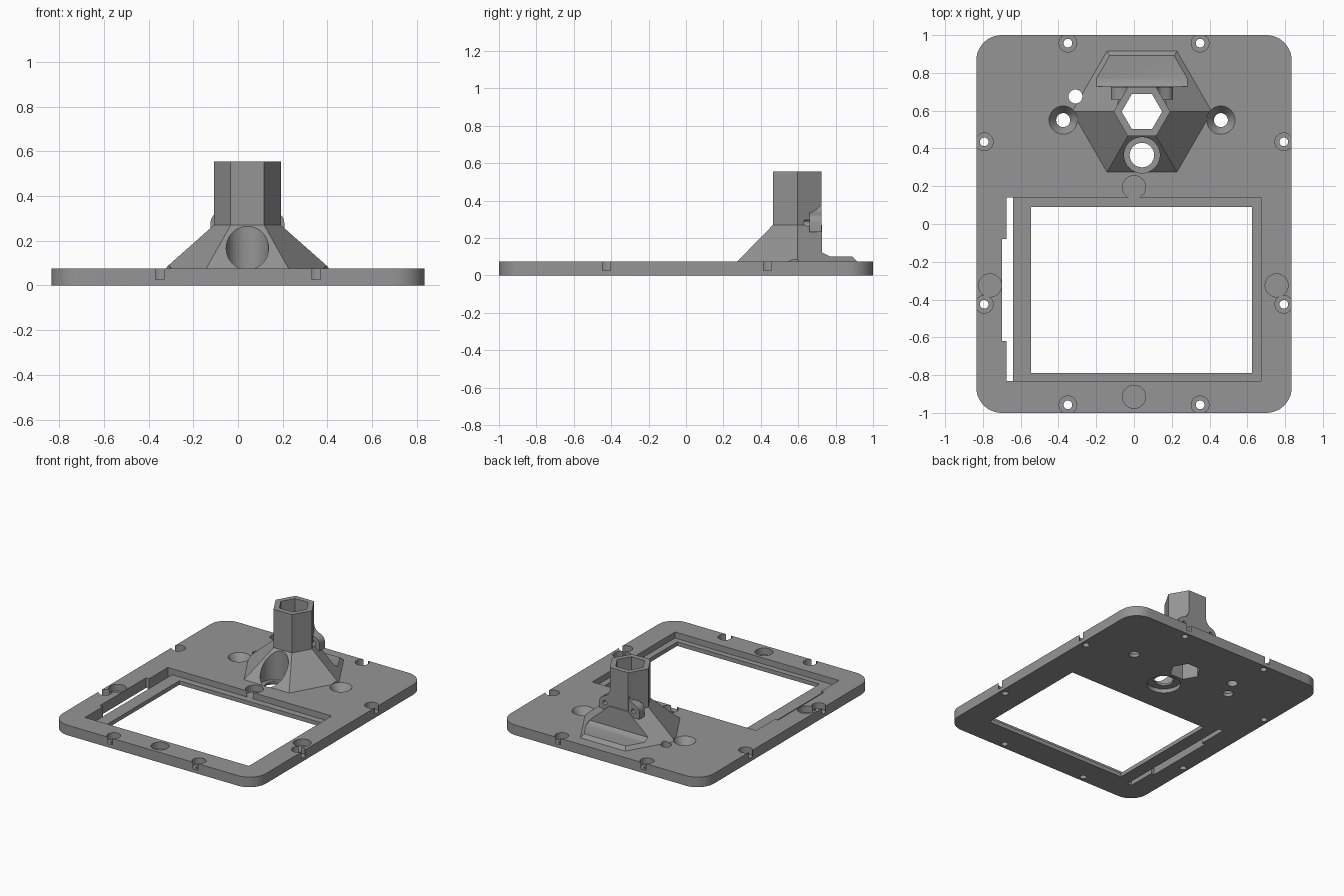
import bpy, bmesh, math

if "Cube" in bpy.data.objects:
    bpy.data.objects.remove(bpy.data.objects["Cube"])

grey = bpy.data.materials.new("mid_grey")
grey.diffuse_color = (0.3, 0.3, 0.3, 1)
grey.use_nodes = True
grey.node_tree.nodes["Principled BSDF"].inputs["Base Color"].default_value = grey.diffuse_color
TOP = 0.075                 # plate thickness
CX, CY = 0.042, 0.595       # hex mount axis


def make(name, bm):
    bmesh.ops.remove_doubles(bm, verts=bm.verts, dist=1e-5)
    bmesh.ops.recalc_face_normals(bm, faces=bm.faces)
    me = bpy.data.meshes.new(name)
    bm.to_mesh(me)
    bm.free()
    me.materials.append(grey)
    ob = bpy.data.objects.new(name, me)
    bpy.context.collection.objects.link(ob)
    return ob


def loft(name, lower, upper):
    """Closed solid between two matching outlines."""
    bm = bmesh.new()
    a = [bm.verts.new(p) for p in lower]
    b = [bm.verts.new(p) for p in upper]
    bm.faces.new(a)
    bm.faces.new(b)
    for i in range(len(a)):
        j = (i + 1) % len(a)
        bm.faces.new((a[i], a[j], b[j], b[i]))
    return make(name, bm)


def ring(x, y, z, r, n):
    return [(x + r * math.cos(2 * math.pi * i / n),
             y + r * math.sin(2 * math.pi * i / n), z) for i in range(n)]


def cone(x, y, z0, z1, r0, r1=None, n=32, name="cutter"):
    return loft(name, ring(x, y, z0, r0, n),
                ring(x, y, z1, r0 if r1 is None else r1, n))


def box(x0, x1, y0, y1, z0, z1):
    c = [(x0, y0), (x1, y0), (x1, y1), (x0, y1)]
    return loft("cutter", [(x, y, z0) for x, y in c], [(x, y, z1) for x, y in c])


def combine(ob, others, op):
    """Apply a boolean with each helper, then remove the helper."""
    for other in others:
        m = ob.modifiers.new("bool", 'BOOLEAN')
        m.operation, m.solver, m.object = op, 'EXACT', other
        dg = bpy.context.evaluated_depsgraph_get()
        me = bpy.data.meshes.new_from_object(ob.evaluated_get(dg))
        ob.modifiers.clear()
        ob.data = me
        bpy.data.objects.remove(other)


# Rounded base plate
W, L, R = 0.835, 1.0, 0.135
outline = []
for k, (sx, sy) in enumerate([(1, 1), (-1, 1), (-1, -1), (1, -1)]):
    for i in range(13):
        t = math.pi / 2 * (k + i / 12)
        outline.append((sx * (W - R) + R * math.cos(t), sy * (L - R) + R * math.sin(t)))
plate = loft("base_plate", [(x, y, 0) for x, y in outline],
             [(x, y, TOP) for x, y in outline])


# Holes shared by the plate and the mount
def shared_cutters():
    cuts = [cone(CX, CY, -0.1, 0.8, 0.107, n=6),            # hex bore
            cone(CX, 0.365, 0.045, 0.5, 0.095, n=48),       # lens well
            cone(-0.31, 0.675, -0.1, 0.5, 0.037)]           # cable hole
    for x in (-0.375, 0.46):                                # countersunk holes
        cuts.append(cone(x, 0.55, TOP, 0.5, 0.075))
    return cuts


cuts = shared_cutters()
cuts += [cone(CX, 0.365, -0.1, 0.1, 0.065),
         cone(CX, 0.365, -0.1, 0.03, 0.115, n=48)]
for x in (-0.375, 0.46):
    cuts += [cone(x, 0.55, -0.1, 0.1, 0.037),
             cone(x, 0.55, 0.022, TOP + 0.0001, 0.037, 0.075)]
# Screw holes with counterbores that break through the rim
screws = [(sx * 0.35, sy * 0.9575) for sx in (-1, 1) for sy in (-1, 1)]
screws += [(sx * 0.793, y) for sx in (-1, 1) for y in (0.435, -0.425)]
for x, y in screws:
    cuts += [cone(x, y, -0.1, 0.1, 0.023, n=24), cone(x, y, 0.026, 0.1, 0.047)]
# Round pockets
for x, y in [(0, 0.195), (0, -0.915), (-0.762, -0.325), (0.755, -0.325)]:
    cuts.append(cone(x, y, 0.026, 0.1, 0.061))
# Window, its stepped frame, and the side slot
cuts += [box(-0.545, 0.625, -0.79, 0.09, -0.1, 0.2),
         box(-0.641, 0.672, -0.832, 0.14, 0.03, 0.2),
         box(-0.675, -0.64, -0.832, 0.14, -0.1, 0.2),
         box(-0.70, -0.67, -0.62, -0.08, -0.1, 0.2)]
combine(plate, cuts, 'DIFFERENCE')

# Hex mount: flared foot and tower
mount = cone(CX, CY, TOP, 0.27, 0.37, 0.15, 6, "hex_mount")
tower = cone(CX, CY, 0.1, 0.555, 0.15, n=6)

# Screw boss profile: round ears blending into the tower with a fillet
half = [(0.165, 0.15)]
half += [(0.115 + 0.05 * math.cos(math.radians(a)),
          0.28 + 0.05 * math.sin(math.radians(a))) for a in range(0, 76, 15)]
half += [(0.105, 0.338), (0.09, 0.352), (0.08, 0.37), (0.075, 0.395)]
prof = half + [(-x, z) for x, z in reversed(half)]
ears = loft("ears", [(CX + x, 0.66, z) for x, z in prof],
            [(CX + x, 0.724, z) for x, z in prof])
# keep the ears rounded on their lower outside
lower = [box(CX + s * 0.165 - 0.05, CX + s * 0.165 + 0.05, 0.6, 0.8, 0.1, 0.232)
         for s in (-1, 1)]
combine(ears, lower, 'DIFFERENCE')
combine(mount, [tower, ears], 'UNION')

# Rear step with a small sloped toe, bores and ear holes
prof = [(0.728, 0.12), (0.745, 0.107), (0.77, 0.1), (1.1, 0.1), (1.1, 0.7), (0.728, 0.7)]
step = loft("cutter", [(-0.198, y, z) for y, z in prof], [(0.282, y, z) for y, z in prof])
cuts = [step] + shared_cutters()
for s in (-1, 1):
    x = CX + s * 0.118
    c = [(x + 0.017 * math.cos(i * math.pi / 8), 0.28 + 0.017 * math.sin(i * math.pi / 8))
         for i in range(16)]
    cuts.append(loft("cutter", [(a, 0.63, b) for a, b in c], [(a, 0.9, b) for a, b in c]))
combine(mount, cuts, 'DIFFERENCE')

# Smooth the round walls, keep the edges crisp
for ob in (plate, mount):
    bpy.ops.object.select_all(action='DESELECT')
    ob.select_set(True)
    bpy.context.view_layer.objects.active = ob
    bpy.ops.object.shade_smooth_by_angle(angle=math.radians(25))
